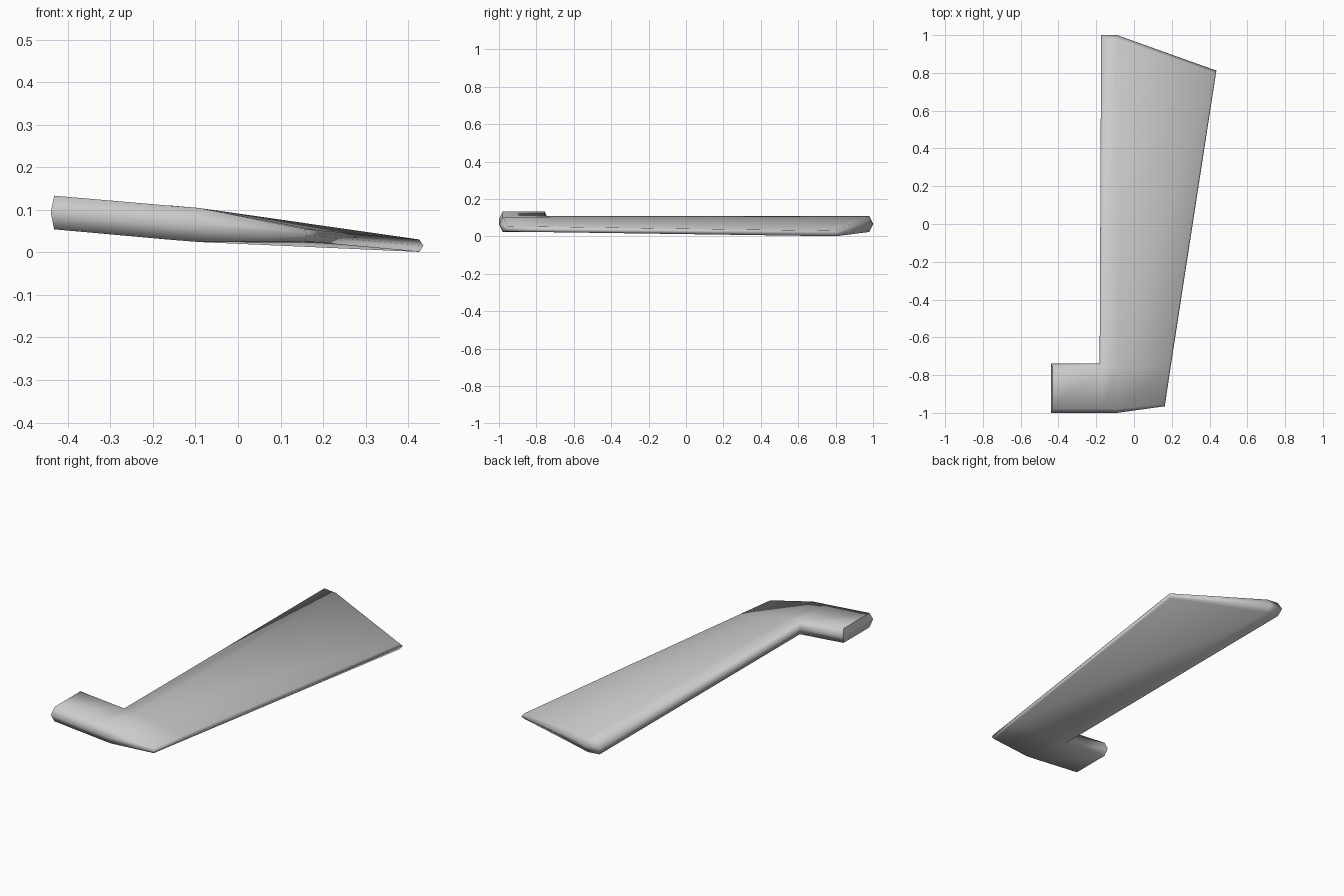
import bpy
import bmesh

cube = bpy.data.objects.get("Cube")
if cube:
    bpy.data.objects.remove(cube, do_unlink=True)

grey = bpy.data.materials.new("light_grey")
grey.use_nodes = True
colour = (0.6, 0.6, 0.6, 1)
grey.diffuse_color = colour
grey.node_tree.nodes["Principled BSDF"].inputs["Base Color"].default_value = colour

# Outline corners: (inset x, y), (outer rim x, y), top z, bottom z
outline = {
    "stem_front": ((-0.432, -0.98), (-0.44, -1.0), 0.133, 0.054),
    "root_front": ((-0.165, -0.98), (-0.17, -1.0), 0.110, 0.030),
    "ridge_front": ((-0.09, -0.98), (-0.09, -1.0), 0.104, 0.024),
    "trail_front": ((0.155, -0.955), (0.163, -0.965), 0.055, 0.026),
    "trail_root": ((0.187, -0.75), (0.195, -0.75), 0.052, 0.023),
    "trail_tip": ((0.426, 0.80), (0.436, 0.812), 0.030, 0.001),
    "ridge_tip": ((-0.09, 0.98), (-0.09, 1.0), 0.104, 0.024),
    "lead_tip": ((-0.16, 0.98), (-0.174, 1.0), 0.110, 0.030),
    "inner_corner": ((-0.165, -0.755), (-0.182, -0.738), 0.110, 0.030),
    "stem_back": ((-0.432, -0.755), (-0.44, -0.738), 0.133, 0.054),
}

# Patches shared by the upper and lower skins
patches = [
    ("stem_front", "root_front", "inner_corner", "stem_back"),
    ("root_front", "ridge_front", "ridge_root", "inner_corner"),
    ("ridge_front", "trail_front", "trail_root", "ridge_root"),
    ("ridge_root", "trail_root", "trail_tip", "ridge_tip"),
    ("inner_corner", "ridge_root", "ridge_tip", "lead_tip"),
]

bm = bmesh.new()
top, rim, bottom = {}, {}, {}
for name, (inset, outer, high, low) in outline.items():
    top[name] = bm.verts.new((*inset, high))
    rim[name] = bm.verts.new((*outer, (high + low) / 2))
    bottom[name] = bm.verts.new((*inset, low))
top["ridge_root"] = bm.verts.new((-0.09, -0.755, 0.104))
bottom["ridge_root"] = bm.verts.new((-0.09, -0.755, 0.024))

# Upper and lower skins
for patch in patches:
    bm.faces.new([top[n] for n in patch])
    bm.faces.new([bottom[n] for n in reversed(patch)])

# Pointed rim, in two bands all the way round
names = list(outline)
for a, b in zip(names, names[1:] + names[:1]):
    for upper, lower in ((top, rim), (rim, bottom)):
        bm.faces.new([lower[a], lower[b], upper[b], upper[a]])

# Smooth everywhere except the flat cap on the stem
bmesh.ops.recalc_face_normals(bm, faces=bm.faces[:])
cap = {ring[n] for ring in (top, rim, bottom) for n in ("stem_front", "stem_back")}
for face in bm.faces:
    face.smooth = True
    if all(v in cap for v in face.verts):
        for edge in face.edges:
            edge.smooth = False

mesh = bpy.data.meshes.new("angled_blade")
bm.to_mesh(mesh)
bm.free()
mesh.materials.append(grey)
blade = bpy.data.objects.new("angled_blade", mesh)
bpy.context.collection.objects.link(blade)
